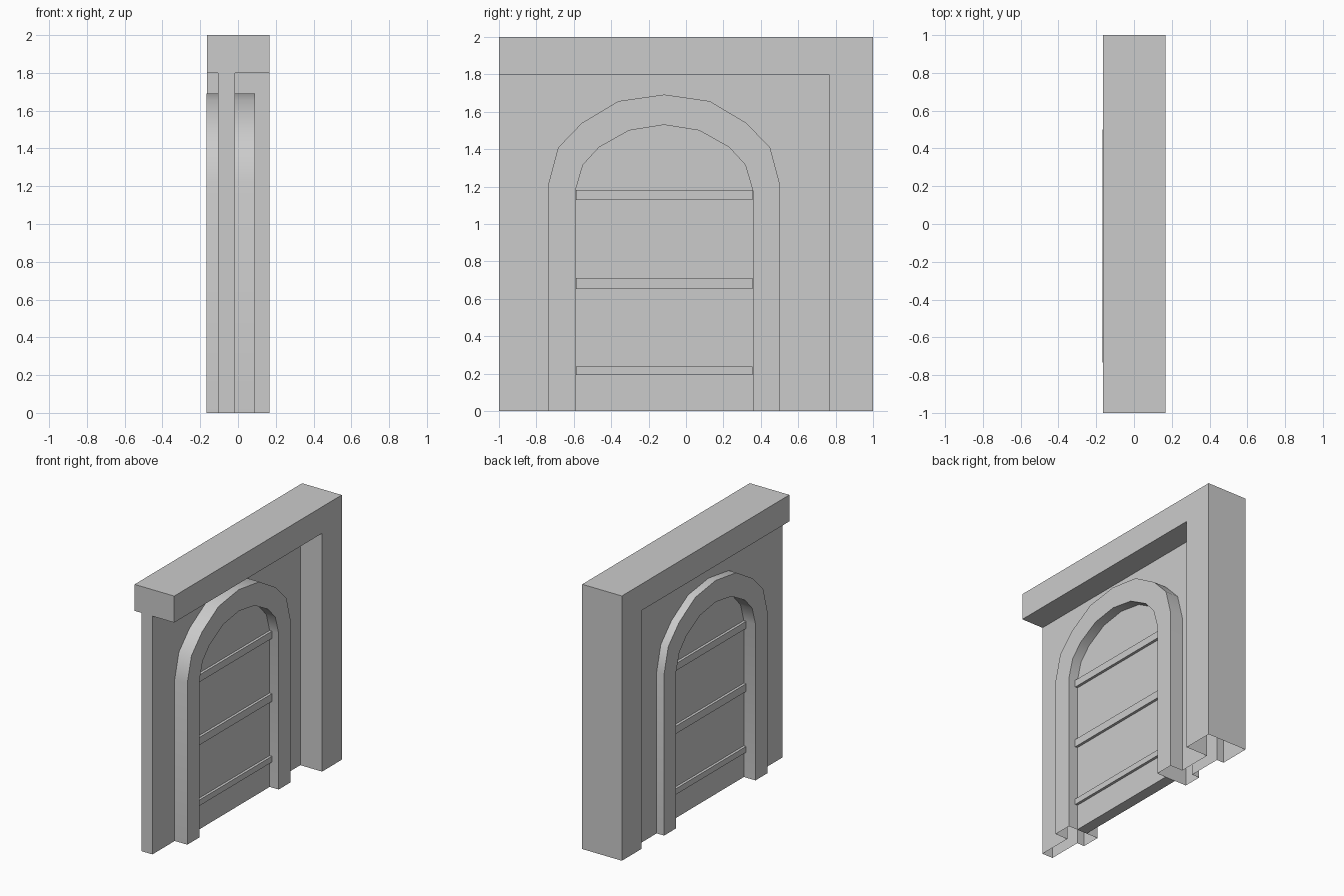
import bpy, bmesh, math

if "Cube" in bpy.data.objects:
    bpy.data.objects.remove(bpy.data.objects["Cube"])

# Depths along x
FRAME = (-0.164, 0.167)
WALL = (-0.105, -0.015)
ARCH = (-0.167, 0.09)
DOOR = (-0.07, 0.015)
CY = -0.117          # arch centre line


def build(name, plates=(), strips=()):
    """plates: (x, [(y, z)...]) flat faces; strips: (x0, x1, [(y, z)...]) bands."""
    bm = bmesh.new()
    for x, pts in plates:
        bm.faces.new([bm.verts.new((x, y, z)) for y, z in pts])
    for x0, x1, pts in strips:
        for a, b in zip(pts, pts[1:]):
            bm.faces.new([bm.verts.new(p) for p in
                          ((x0, *a), (x1, *a), (x1, *b), (x0, *b))])
    bmesh.ops.remove_doubles(bm, verts=bm.verts, dist=0.0005)
    bmesh.ops.recalc_face_normals(bm, faces=bm.faces)
    mesh = bpy.data.meshes.new(name)
    bm.to_mesh(mesh)
    bm.free()
    ob = bpy.data.objects.new(name, mesh)
    bpy.context.collection.objects.link(ob)
    return ob


def arch_line(half, top):
    """Mirror a half outline (offset, z) around the arch centre line."""
    return ([(CY - d, z) for d, z in half] + [(CY, top)]
            + [(CY + d, z) for d, z in reversed(half)])


outer = arch_line([(0.617, 0), (0.617, 1.22), (0.567, 1.408),
                   (0.44, 1.54), (0.244, 1.657)], 1.692)
inner = arch_line([(0.474, 0), (0.474, 1.18), (0.434, 1.316),
                   (0.348, 1.41), (0.188, 1.5)], 1.53)

# Top beam and side post, open at the foot
rim = [(0.765, 0), (1, 0)]
outside = [(1, 0), (1, 2), (-1, 2), (-1, 1.8)]
inside = [(-1, 1.8), (0.765, 1.8), (0.765, 0)]
build("beam_and_post",
      [(x, outside + inside[1:]) for x in FRAME],
      [(*FRAME, outside), (FRAME[0], WALL[0], inside), (WALL[1], FRAME[1], inside)])

# Wall around the arch
wall_face = [(-1, 0)] + outer + [(0.765, 0), (0.765, 1.8), (-1, 1.8)]
build("wall", [(x, wall_face) for x in WALL], [(*WALL, [(-1, 0), (-1, 1.8)])])

# Arched surround: ring faces on both sides, outer and inner bands
arch = build("arch_surround",
             [(x, outer + inner[::-1]) for x in ARCH],
             [(ARCH[0], WALL[0], outer), (WALL[1], ARCH[1], outer), (*ARCH, inner)])
bpy.context.view_layer.objects.active = arch
arch.select_set(True)
bpy.ops.object.shade_smooth_by_angle(angle=math.radians(32))

# Door leaf
build("door", [(x, inner) for x in DOOR], [(*DOOR, inner + inner[:1])])

# Horizontal door slats, showing on both faces
y0, y1 = CY - 0.472, CY + 0.472
for i, (z0, z1) in enumerate([(0.193, 0.237), (0.652, 0.71), (1.128, 1.182)]):
    rect = [(y0, z0), (y1, z0), (y1, z1), (y0, z1)]
    x0, x1 = DOOR[0] - 0.02, DOOR[1] + 0.02
    build(f"door_slat_{i + 1}", [(x0, rect), (x1, rect)], [(x0, x1, rect + rect[:1])])
